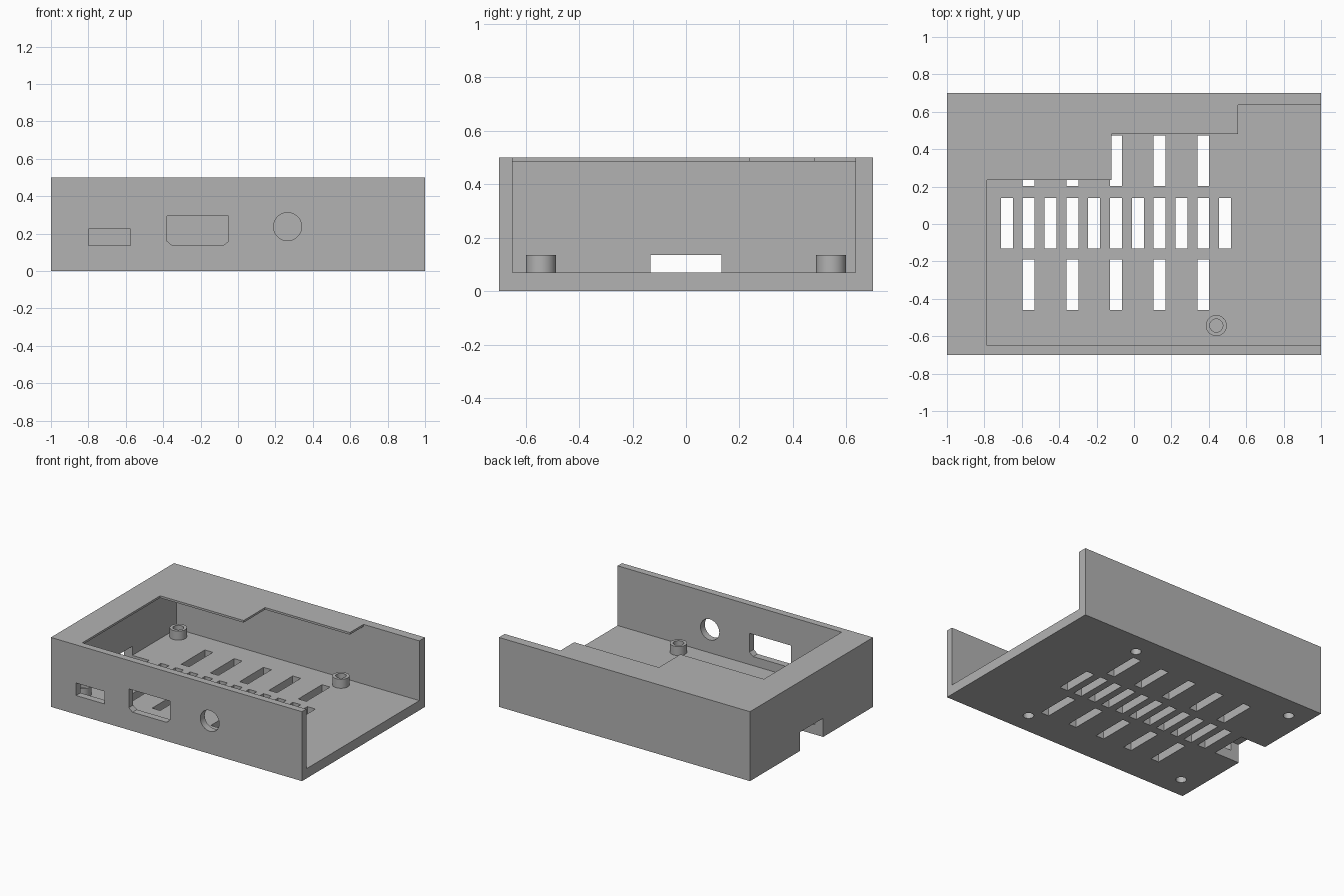
import bpy
import bmesh
import math

cube = bpy.data.objects.get("Cube")
if cube:
    bpy.data.objects.remove(cube, do_unlink=True)

grey = bpy.data.materials.new("plain grey")
grey.use_nodes = True
grey.diffuse_color = (0.45, 0.45, 0.45, 1)
grey.node_tree.nodes["Principled BSDF"].inputs["Base Color"].default_value = (0.45, 0.45, 0.45, 1)


def rect(x0, x1, y0, y1):
    return [(x0, y0), (x1, y0), (x1, y1), (x0, y1)]


def circle(cx, cy, r, n=48):
    return [(cx + r * math.cos(math.tau * i / n), cy + r * math.sin(math.tau * i / n))
            for i in range(n)]


def prisms(name, outlines, low, high, axis="z"):
    """Extrude each outline from low to high along z, or along y for x-z outlines."""
    bm = bmesh.new()
    for outline in outlines:
        place = (lambda a, b, h: (a, b, h)) if axis == "z" else (lambda a, b, h: (a, h, b))
        bottom = [bm.verts.new(place(a, b, low)) for a, b in outline]
        top = [bm.verts.new(place(a, b, high)) for a, b in outline]
        bm.faces.new(bottom)
        bm.faces.new(top)
        for i in range(len(outline)):
            j = (i + 1) % len(outline)
            bm.faces.new((bottom[i], bottom[j], top[j], top[i]))
    bmesh.ops.recalc_face_normals(bm, faces=bm.faces[:])
    mesh = bpy.data.meshes.new(name)
    bm.to_mesh(mesh)
    bm.free()
    mesh.materials.append(grey)
    obj = bpy.data.objects.new(name, mesh)
    bpy.context.collection.objects.link(obj)
    return obj


def activate(obj):
    bpy.ops.object.select_all(action="DESELECT")
    obj.select_set(True)
    bpy.context.view_layer.objects.active = obj


def cut(target, cutter):
    mod = target.modifiers.new("cut", "BOOLEAN")
    mod.operation = "DIFFERENCE"
    mod.solver = "EXACT"
    mod.object = cutter
    activate(target)
    bpy.ops.object.modifier_apply(modifier=mod.name)
    bpy.data.objects.remove(cutter, do_unlink=True)


FLOOR, POST_TOP, RIM, TOP = 0.07, 0.135, 0.485, 0.5
FRONT, BACK = -0.65, 0.635

# Case shell, hollow and open at one end
case = prisms("case_shell", [rect(-1, 1, -0.7, 0.7)], 0, TOP)
cut(case, prisms("cavity", [rect(-0.935, 1.2, FRONT, BACK)], FLOOR, RIM))

# Stepped opening in the thin top rim
opening = [(-0.785, FRONT), (1.2, FRONT), (1.2, BACK), (0.555, BACK), (0.555, 0.48),
           (-0.12, 0.48), (-0.12, 0.235), (-0.785, 0.235)]
cut(case, prisms("top_opening", [opening], 0.4, 0.6))

# Vent slots: a full middle row, with every second slot repeated in front and behind
slots = []
for i in range(11):
    x = -0.68 + i * 0.1167
    rows = [0.005, -0.325, 0.338] if i % 2 else [0.005]
    slots += [rect(x - 0.032, x + 0.032, y - 0.135, y + 0.135) for y in rows]
cut(case, prisms("vent_slots", slots, -0.1, 0.1))

# Notch through the floor and closed end wall
cut(case, prisms("end_notch", [rect(-1.2, -0.8, -0.133, 0.133)], -0.1, POST_TOP))

# Ports in the front wall
wide_port = [(-0.35, 0.135), (-0.08, 0.135), (-0.05, 0.16), (-0.05, 0.295),
             (-0.38, 0.295), (-0.38, 0.16)]
ports = [rect(-0.8, -0.575, 0.135, 0.225), wide_port, circle(0.265, 0.237, 0.075)]
cut(case, prisms("front_ports", ports, -0.8, -0.6, axis="y"))

# Blind screw holes beneath the posts
centres = [(x, y) for x in (-0.856, 0.44) for y in (-0.543, 0.543)]
cut(case, prisms("screw_holes", [circle(x, y, 0.035) for x, y in centres], -0.1, 0.055))

# Hollow mounting posts
posts = prisms("mounting_posts", [circle(x, y, 0.056) for x, y in centres], FLOOR - 0.005, POST_TOP)
cut(posts, prisms("post_bores", [circle(x, y, 0.035) for x, y in centres], FLOOR, 0.2))

for obj in (case, posts):
    activate(obj)
    bpy.ops.object.shade_smooth_by_angle(angle=math.radians(30))
